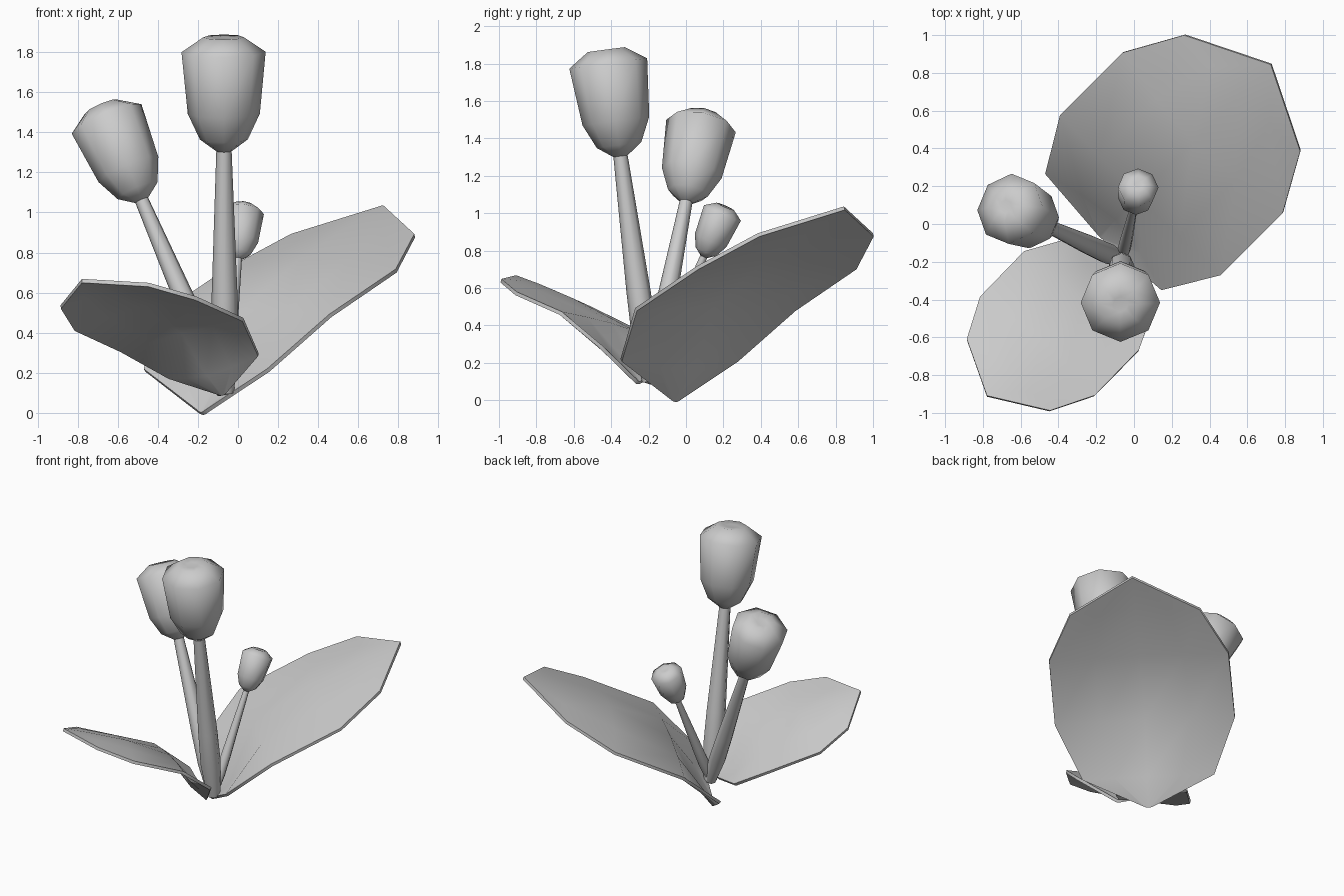
import bpy, bmesh, math
from mathutils import Vector, Matrix

if "Cube" in bpy.data.objects:
    bpy.data.objects.remove(bpy.data.objects["Cube"])


def make_object(name, bm, angle):
    bmesh.ops.recalc_face_normals(bm, faces=bm.faces)
    mesh = bpy.data.meshes.new(name)
    bm.to_mesh(mesh)
    bm.free()
    ob = bpy.data.objects.new(name, mesh)
    bpy.context.collection.objects.link(ob)
    bpy.ops.object.select_all(action='DESELECT')
    ob.select_set(True)
    bpy.context.view_layer.objects.active = ob
    bpy.ops.object.shade_smooth_by_angle(angle=math.radians(angle))
    return ob


def lathe(name, profile, origin, axis, sides=8):
    """Closed solid of revolution; profile is (radius, distance along axis)."""
    bm = bmesh.new()
    rot = Vector((0, 0, 1)).rotation_difference(axis)
    rings = []
    for r, s in profile:
        rings.append([bm.verts.new(origin + rot @ Vector((
            r * math.cos(math.tau * i / sides), r * math.sin(math.tau * i / sides), s)))
            for i in range(sides)])
    for a, b in zip(rings, rings[1:]):
        for i in range(sides):
            j = (i + 1) % sides
            bm.faces.new((a[i], a[j], b[j], b[i]))
    bm.faces.new(rings[0][::-1])
    bm.faces.new(rings[-1])
    bmesh.ops.remove_doubles(bm, verts=bm.verts, dist=0.0005)
    return make_object(name, bm, 60)


# bud outline, full size
BUD = [(0.038, 0), (0.12, 0.06), (0.18, 0.19), (0.21, 0.50), (0.10, 0.575), (0.04, 0.57)]


def flower(name, bud_base, scale, foot_r, mid_r):
    foot = Vector((-0.065, -0.19, 0.10))
    tip = Vector(bud_base)
    length = (tip - foot).length
    axis = (tip - foot).normalized()
    lathe(name + "_stem", [(foot_r, 0), (mid_r, 0.2 * length), (mid_r * 0.95, 0.4 * length),
                           (0.038 * scale, length + 0.01)], foot, axis)
    lathe(name + "_bud", [(r * scale, s * scale) for r, s in BUD], tip, axis)


# three flowers sharing one foot
flower("tall_flower", (-0.070, -0.35, 1.305), 1.0, 0.045, 0.068)
flower("middle_flower", (-0.480, 0.0, 1.06), 0.90, 0.04, 0.058)
flower("small_flower", (0.0, 0.095, 0.768), 0.51, 0.025, 0.035)

# leaf rows: half width, edge (along, up), midrib (along, up)
LEAF = [(0.03, 0.01, 0.01, 0.0, 0.0),
        (0.435, 0.161, 0.150, 0.20, 0.05),
        (0.60, 0.548, 0.190, 0.55, 0.215),
        (0.60, 1.052, 0.072, 1.03, 0.16),
        (0.435, 1.393, 0.023, 1.40, 0.07),
        (0.0, 1.65, 0.0, 1.65, 0.0)]


def leaf(name, base, along, side, scale):
    """Leaf folded at the foot and arched further out, with a thin rim."""
    x = Vector(along).normalized()
    n = x.cross(Vector(side)).normalized()
    y = n.cross(x)
    place = Matrix.Translation(base) @ Matrix((x, y, n)).transposed().to_4x4() @ Matrix.Scale(scale, 4)
    bm = bmesh.new()
    rows = []
    for w, ea, eu, ma, mu in LEAF:
        row = []
        for t in (-1, -0.5, 0, 0.5, 1):
            k = abs(t) ** 1.5
            row.append(bm.verts.new(place @ Vector((ma + (ea - ma) * k, w * t, mu + (eu - mu) * k))))
        rows.append(row)
    for a, b in zip(rows, rows[1:]):
        for i in range(4):
            bm.faces.new((a[i], a[i + 1], b[i + 1], b[i]))
    bmesh.ops.remove_doubles(bm, verts=bm.verts, dist=0.0005)
    bmesh.ops.recalc_face_normals(bm, faces=bm.faces)
    bmesh.ops.solidify(bm, geom=bm.faces[:], thickness=0.02)
    return make_object(name, bm, 50)


# big leaf at back right, smaller leaf at front left
leaf("large_leaf", (-0.185, -0.065, 0.002), (0.905, 0.905, 1.03), (-0.707, 0.707, 0), 1.0)
leaf("small_leaf", (-0.07, -0.25, 0.10), (-0.71, -0.66, 0.57), (0.74, -0.64, 0.19), 0.68)
